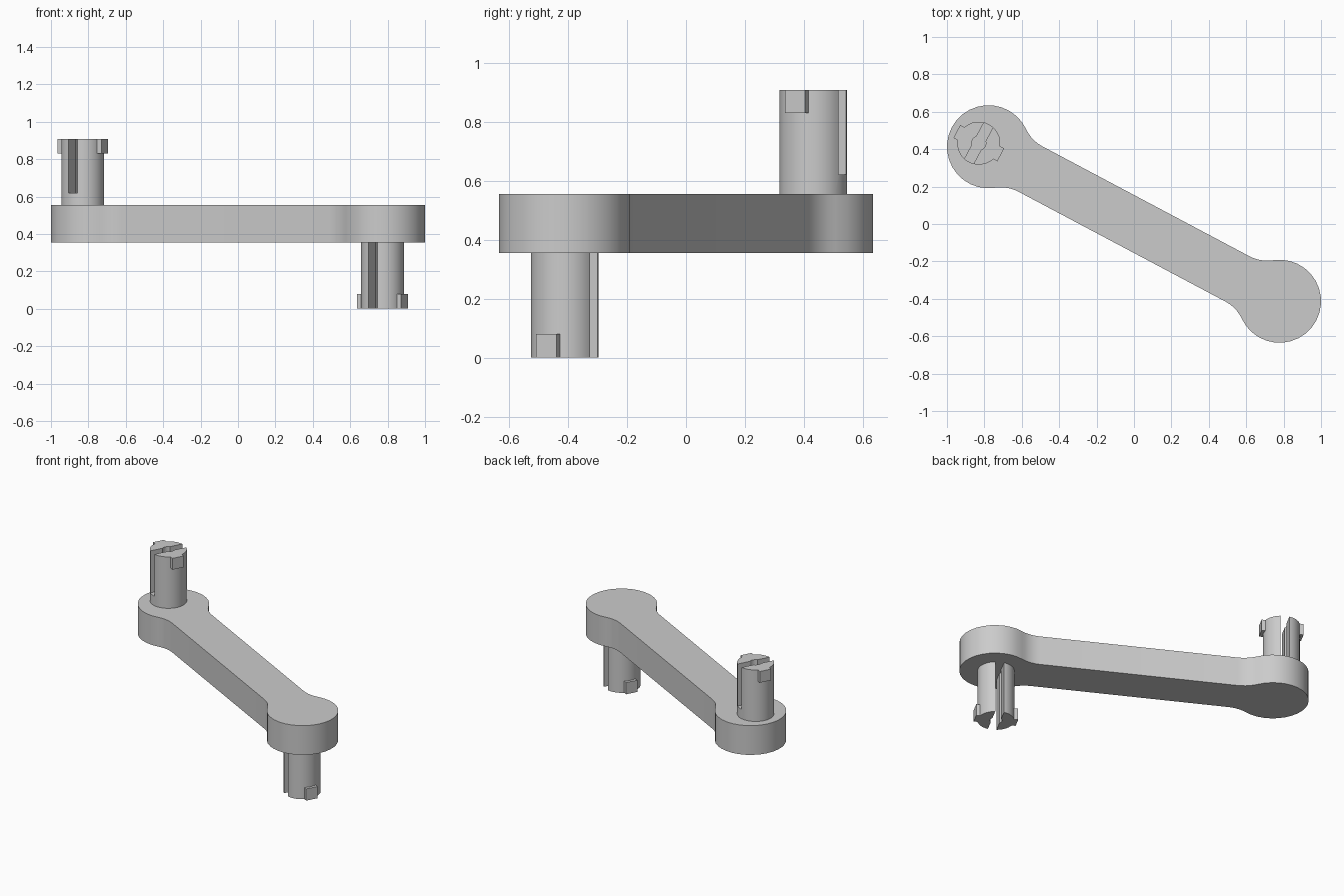
import bpy, bmesh
from math import atan2, asin, acos, cos, sin, pi, sqrt, radians, hypot
from mathutils import Matrix, Vector

default = bpy.data.objects.get("Cube")
if default:
    bpy.data.objects.remove(default, do_unlink=True)

grey = bpy.data.materials.new("plain grey")
GREY = (0.6, 0.6, 0.6, 1)
grey.use_nodes = True
grey.diffuse_color = GREY
grey.node_tree.nodes["Principled BSDF"].inputs["Base Color"].default_value = GREY

HEAD = Vector((0.778, -0.413))            # centre of the lower peg's head
ANGLE = atan2(HEAD.y, HEAD.x)             # direction of the bar
HEAD_R, BAR_HALF, FILLET = 0.222, 0.137, 0.2
ARM_Z = (0.355, 0.555)
PEG_R, SLOT_HALF, BORE_R = 0.115, 0.0275, 0.038


def arc(cx, cy, r, a0, a1, n):
    return [(cx + r * cos(a0 + (a1 - a0) * i / n),
             cy + r * sin(a0 + (a1 - a0) * i / n)) for i in range(n + 1)]


def prism(name, outline, z0, z1, centre=(0, 0)):
    """Extrude an outline given in bar-aligned coordinates."""
    bm = bmesh.new()
    face = bm.faces.new([bm.verts.new((x, y, z0)) for x, y in outline])
    up = bmesh.ops.extrude_face_region(bm, geom=[face])["geom"]
    bmesh.ops.translate(bm, vec=(0, 0, z1 - z0),
                        verts=[v for v in up if isinstance(v, bmesh.types.BMVert)])
    bmesh.ops.transform(bm, matrix=Matrix.Translation((*centre, 0))
                        @ Matrix.Rotation(ANGLE, 4, 'Z'), verts=bm.verts)
    bmesh.ops.recalc_face_normals(bm, faces=bm.faces)
    mesh = bpy.data.meshes.new(name)
    bm.to_mesh(mesh)
    bm.free()
    mesh.materials.append(grey)
    ob = bpy.data.objects.new(name, mesh)
    bpy.context.collection.objects.link(ob)
    return ob


def activate(ob):
    bpy.ops.object.select_all(action='DESELECT')
    ob.select_set(True)
    bpy.context.view_layer.objects.active = ob


def smooth(ob):
    activate(ob)
    bpy.ops.object.shade_smooth_by_angle(angle=radians(30))


# Arm: round heads blended into a straight bar by fillets
half = hypot(*HEAD)
run = sqrt((HEAD_R + FILLET) ** 2 - (BAR_HALF + FILLET) ** 2)
meet = asin((BAR_HALF + FILLET) / (HEAD_R + FILLET))
end = arc(half - run, -BAR_HALF - FILLET, FILLET, pi / 2, meet, 5)
end += arc(half, 0, HEAD_R, meet - pi, pi - meet, 22)[1:]
end += arc(half - run, BAR_HALF + FILLET, FILLET, -meet, -pi / 2, 5)[1:]
arm = prism("crank_arm", end + [(-x, -y) for x, y in end], *ARM_Z)
smooth(arm)

# Slot outline with a round bore at its middle
gap = acos(SLOT_HALF / BORE_R)
side = [(SLOT_HALF, -0.2)] + arc(0, 0, BORE_R, -gap, gap, 8) + [(SLOT_HALF, 0.2)]
slot = side + [(-x, -y) for x, y in side]


def peg(name, centre, z, slot_z, tab_z):
    body = prism(name, arc(0, 0, PEG_R, 0, 2 * pi, 32)[:-1], *z, centre)
    cutter = prism(name + "_cutter", slot, *slot_z, centre)
    cutter.hide_render = True
    cut = body.modifiers.new("slot", 'BOOLEAN')
    cut.operation = 'DIFFERENCE'
    cut.solver = 'EXACT'
    cut.object = cutter
    activate(body)
    bpy.ops.object.modifier_apply(modifier=cut.name)
    bpy.data.objects.remove(cutter, do_unlink=True)
    smooth(body)
    # Snap tabs on both sides of the tip
    for label, s in (("left", 1), ("right", -1)):
        box = [(s * 0.09, -0.039), (s * 0.133, -0.039), (s * 0.133, 0.039), (s * 0.09, 0.039)]
        prism(f"{name}_tab_{label}", box, *tab_z, centre)


peg("upper_peg", (-0.83, 0.432), (0.555, 0.907), (0.62, 1), (0.83, 0.907))
peg("lower_peg", (0.773, -0.411), (0, 0.355), (-0.1, 0.355), (0, 0.08))
